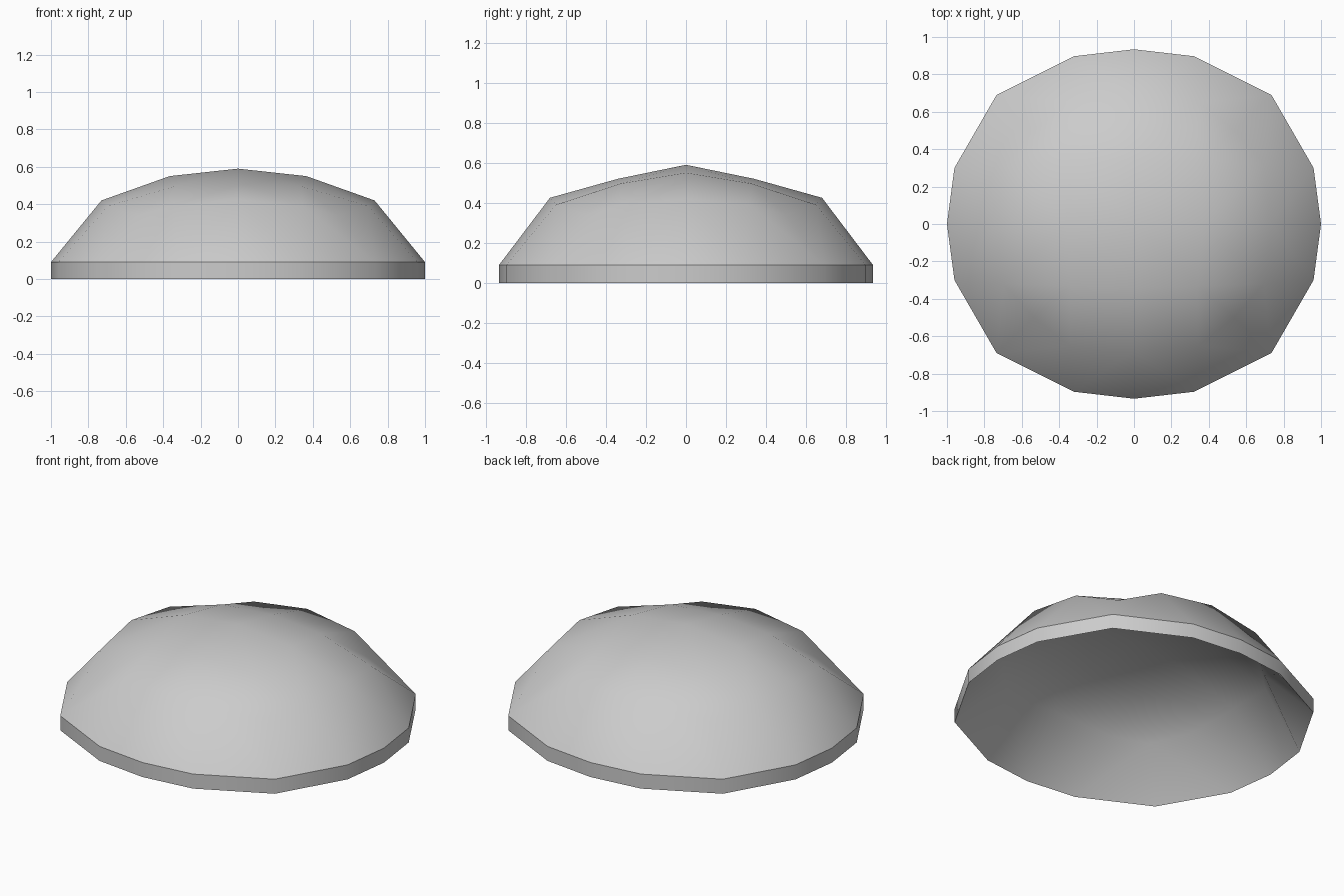
import bpy, bmesh

if "Cube" in bpy.data.objects:
    bpy.data.objects.remove(bpy.data.objects["Cube"])

# One quarter of the dome: grid index -> position, the other quarters are mirrored
RIM = 0.09
points = {
    (0, 0): (0, 0, 0.59), (1, 0): (0.365, 0, 0.55), (2, 0): (0.73, 0, 0.42), (3, 0): (1, 0, RIM),
    (0, 1): (0, 0.34, 0.52), (1, 1): (0.34, 0.33, 0.495), (2, 1): (0.695, 0.32, 0.39), (3, 1): (0.96, 0.3, RIM),
    (0, 2): (0, 0.68, 0.425), (1, 2): (0.345, 0.65, 0.39), (2, 2): (0.535, 0.50, 0.34),
    (0, 3): (0, 0.934, RIM), (1, 3): (0.32, 0.897, RIM), (3, 3): (0.735, 0.69, RIM),
}
rim_keys = [(3, 0), (3, 1), (3, 3), (1, 3), (0, 3)]

# Dome cells: regular grid in the middle, corner cells meeting at the rounded corner
cells = [[(i, j), (i + 1, j), (i + 1, j + 1), (i, j + 1)]
         for i, j in [(0, 0), (1, 0), (2, 0), (0, 1), (0, 2), (1, 1)]]
cells += [[(2, 1), (3, 1), (3, 3), (2, 2)], [(1, 2), (2, 2), (3, 3), (1, 3)]]

bm = bmesh.new()


def add_dome(drop, inward):
    """Quarter dome lowered by drop; inward turns the faces to the hollow side."""
    v = {k: bm.verts.new((x, y, z - drop)) for k, (x, y, z) in points.items()}
    for cell in cells:
        ring = [v[k] for k in cell]
        bm.faces.new(ring[::-1] if inward else ring)
    return [v[k] for k in rim_keys]


# Outer dome and the hollow underside, one rim height lower
top = add_dome(0, False)
low = add_dome(RIM, True)

# Vertical rim band with sharp upper and lower edges
for n in range(len(top) - 1):
    bm.faces.new([top[n], low[n], low[n + 1], top[n + 1]])
    for ring in (top, low):
        bm.edges.get((ring[n], ring[n + 1])).smooth = False

for f in bm.faces:
    f.smooth = True

mesh = bpy.data.meshes.new("dome_shell")
bm.to_mesh(mesh)
bm.free()
dome = bpy.data.objects.new("dome_shell", mesh)
bpy.context.collection.objects.link(dome)

# Mirror the quarter to all four sides
mirror = dome.modifiers.new("quarters", 'MIRROR')
mirror.use_axis = (True, True, False)
mirror.use_clip = True
mirror.merge_threshold = 0.001
